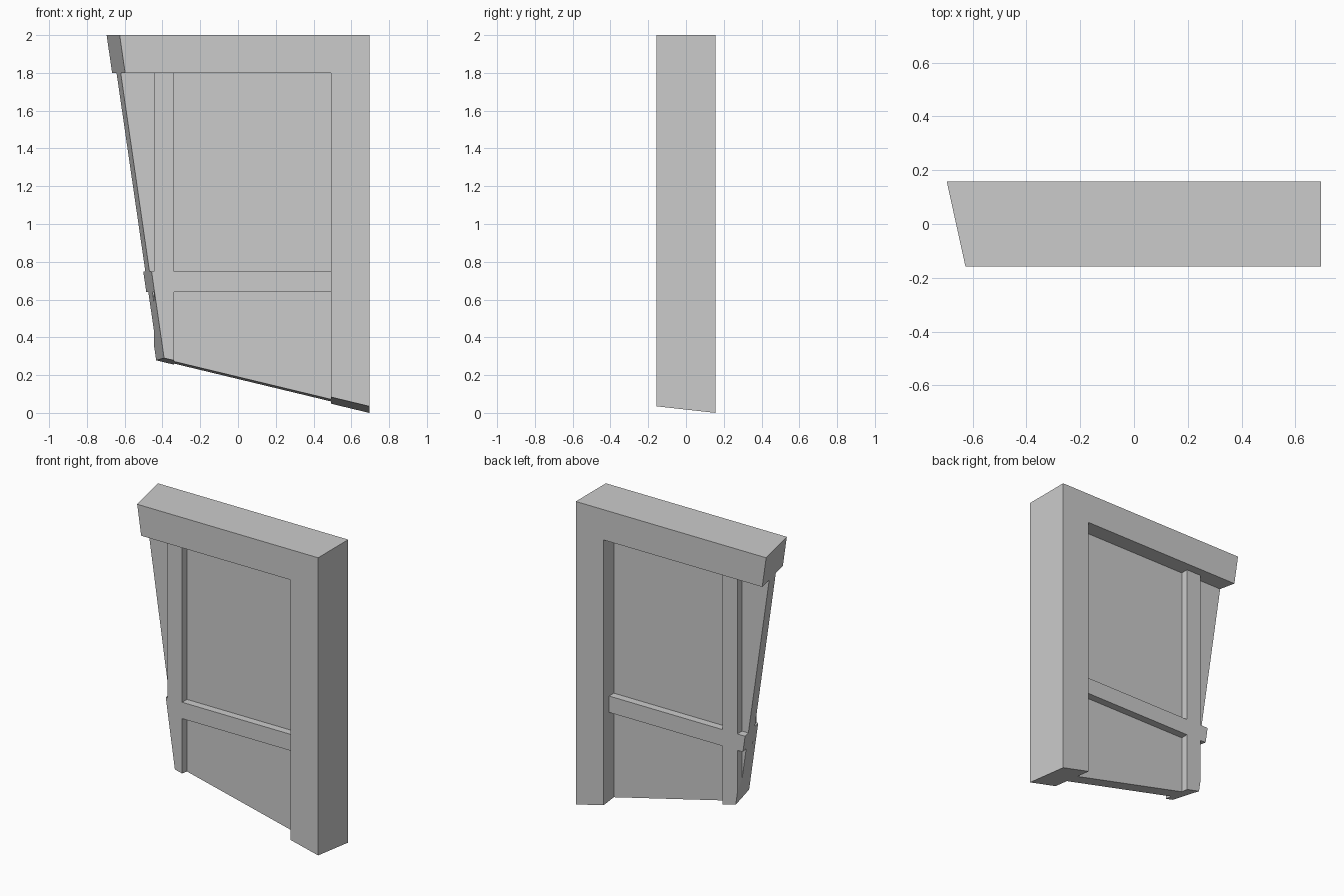
import bpy, bmesh
from mathutils import Vector

if "Cube" in bpy.data.objects:
    bpy.data.objects.remove(bpy.data.objects["Cube"])

# Broken window piece: two slanted break planes (point, normal towards the kept side)
BREAKS = [
    (Vector((-0.661, 0, 2)), Vector((1, 0.22, 0.145))),        # left break
    (Vector((0.695, 0, 0.0175)), Vector((0.241, 0.112, 1))),   # bottom break
]


def slab(name, outline, half_depth):
    """Extrude an x-z outline through y, then trim and cap it at the breaks."""
    bm = bmesh.new()
    face = bm.faces.new([bm.verts.new((x, -half_depth, z)) for x, z in outline])
    ext = bmesh.ops.extrude_face_region(bm, geom=[face])
    verts = [g for g in ext["geom"] if isinstance(g, bmesh.types.BMVert)]
    bmesh.ops.translate(bm, verts=verts, vec=(0, 2 * half_depth, 0))
    for co, no in BREAKS:
        geom = bm.verts[:] + bm.edges[:] + bm.faces[:]
        bmesh.ops.bisect_plane(bm, geom=geom, dist=1e-6, plane_co=co,
                               plane_no=no.normalized(), clear_inner=True)
        bmesh.ops.holes_fill(bm, edges=[e for e in bm.edges if e.is_boundary], sides=0)
    bmesh.ops.recalc_face_normals(bm, faces=bm.faces[:])
    mesh = bpy.data.meshes.new(name)
    bm.to_mesh(mesh)
    bm.free()
    obj = bpy.data.objects.new(name, mesh)
    bpy.context.collection.objects.link(obj)
    return obj


def rect(x0, x1, z0, z1):
    return [(x0, z0), (x1, z0), (x1, z1), (x0, z1)]


LEFT, RIGHT, BASE, TOP = -1.0, 0.695, -0.3, 2.0
POST, BEAM = 0.492, 1.8            # inner edges of the frame
MX0, MX1 = -0.445, -0.338          # upright bar
MZ0, MZ1 = 0.64, 0.748             # cross bar

# Outer frame: right post and top beam
slab("outer_frame", [(POST, BASE), (RIGHT, BASE), (RIGHT, TOP),
                     (LEFT, TOP), (LEFT, BEAM), (POST, BEAM)], 0.157)

# Crossed glazing bars
slab("glazing_bars", [(MX0, BASE), (MX1, BASE), (MX1, MZ0), (POST, MZ0),
                      (POST, MZ1), (MX1, MZ1), (MX1, BEAM), (MX0, BEAM),
                      (MX0, MZ1), (LEFT, MZ1), (LEFT, MZ0), (MX0, MZ0)], 0.1)

# Panes between the bars
for side, x0, x1 in (("left", LEFT, MX0), ("right", MX1, POST)):
    for row, z0, z1 in (("lower", BASE, MZ0), ("upper", MZ1, BEAM)):
        slab(f"{row}_{side}_pane", rect(x0, x1, z0, z1), 0.05)
